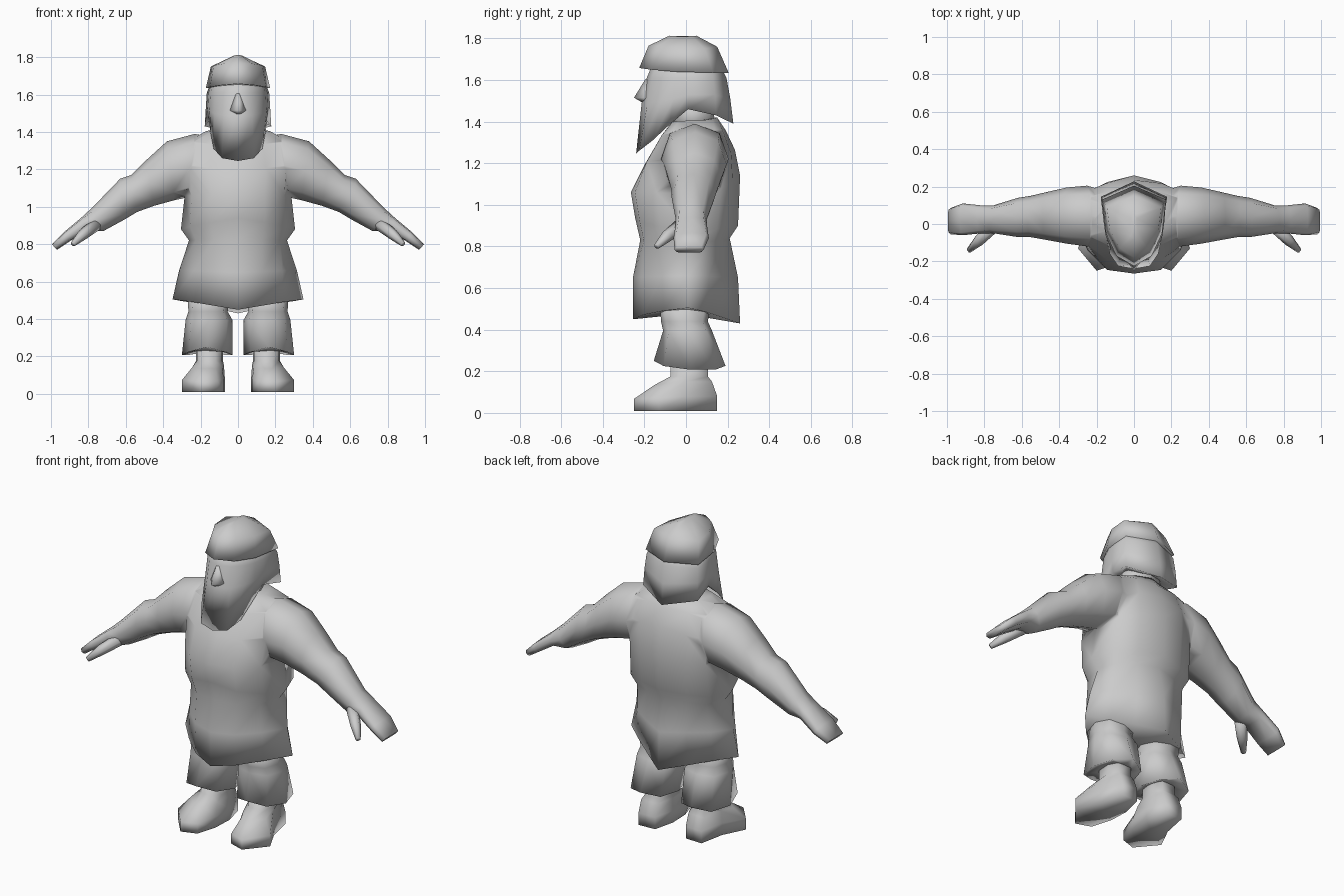
import bpy, bmesh, math
from mathutils import Vector

grey = bpy.data.materials.new("plain grey")
grey.diffuse_color = (0.6, 0.6, 0.6, 1)


def loft(name, rings, side=1):
    """Skin closed rings of equal length and cap both ends with fans."""
    bm = bmesh.new()
    loops = [[bm.verts.new((x * side, y, z)) for x, y, z in r] for r in rings]
    n = len(loops[0])
    for a, b in zip(loops, loops[1:]):
        for i in range(n):
            j = (i + 1) % n
            bm.faces.new((a[i], a[j], b[j], b[i]))
    for ring in (loops[0], loops[-1]):
        mid = bm.verts.new(sum((v.co for v in ring), Vector()) / n)
        for i in range(n):
            bm.faces.new((ring[i], ring[(i + 1) % n], mid))
    bmesh.ops.recalc_face_normals(bm, faces=bm.faces)
    for f in bm.faces:
        f.smooth = True
    me = bpy.data.meshes.new(name)
    bm.to_mesh(me)
    bm.free()
    me.materials.append(grey)
    ob = bpy.data.objects.new(name, me)
    bpy.context.collection.objects.link(ob)
    return ob


def full(half):
    """Mirror a front-to-back half ring whose ends lie on x = 0."""
    return half + [(-x, y, z) for x, y, z in half[-2:0:-1]]


def oval(n, p):
    """Unit ring; a lower p gives a boxier section."""
    out = []
    for i in range(n):
        a = 2 * math.pi * i / n
        c, s = math.cos(a), math.sin(a)
        out.append((math.copysign(abs(c) ** p, c), math.copysign(abs(s) ** p, s)))
    return out


def level(x0, x1, y0, y1, z, tilt=0, p=0.75, drop=0):
    """Level section; tilt raises the back, drop lowers the two sides."""
    return [((x0 + x1) / 2 + c * (x1 - x0) / 2, (y0 + y1) / 2 + s * (y1 - y0) / 2,
             z + s * tilt - drop * abs(c)) for c, s in oval(8, p)]


# Tunic: half width, front, back, z at front, side, back, fullness of the corners
def tunic_ring(w, f, b, zf, zs, zb, k):
    fa, fb = 0.80 + 0.15 * k, 0.42 + 0.13 * k
    ba, bb = 0.66 + 0.24 * k, 0.36 + 0.34 * k
    xa, xb = 0.38 + 0.14 * k, 0.70 + 0.20 * k
    return full([(0, f, zf), (xa * w, f * fa, zf + (zs - zf) * 0.4),
                 (xb * w, f * fb, zf + (zs - zf) * 0.75), (w, 0.01, zs),
                 (xb * w, b * bb, zs + (zb - zs) * 0.25),
                 (xa * w, b * ba, zs + (zb - zs) * 0.6), (0, b, zb)])


tunic = loft("tunic", [tunic_ring(*r) for r in (
    (0.35, -0.255, 0.26, 0.45, 0.505, 0.43, 0.0),
    (0.315, -0.255, 0.25, 0.65, 0.66, 0.65, 0.25),
    (0.262, -0.22, 0.21, 0.83, 0.82, 0.84, 0.8),
    (0.305, -0.245, 0.25, 0.94, 0.88, 0.90, 0.7),
    (0.285, -0.265, 0.26, 1.06, 1.06, 1.14, 0.85),
    (0.28, -0.195, 0.235, 1.20, 1.22, 1.265, 1.1),
    (0.25, -0.12, 0.19, 1.32, 1.36, 1.36, 1.1),
    (0.17, -0.07, 0.15, 1.395, 1.405, 1.42, 0.8))])

# Arms: upper x, z; lower x, z; front y, back y; boxiness
ARM = ((0.10, 1.36, 0.10, 1.08, -0.08, 0.16, 0.9),
       (0.23, 1.39, 0.27, 1.05, -0.12, 0.205, 0.9),
       (0.38, 1.35, 0.34, 1.035, -0.105, 0.195, 0.9),
       (0.49, 1.25, 0.45, 1.005, -0.085, 0.17, 0.9),
       (0.57, 1.17, 0.54, 0.972, -0.07, 0.15, 0.9),
       (0.63, 1.15, 0.61, 0.93, -0.07, 0.14, 0.9),
       (0.78, 0.995, 0.72, 0.87, -0.05, 0.10, 0.8),
       (0.84, 0.94, 0.80, 0.875, -0.05, 0.10, 0.6),
       (0.93, 0.865, 0.90, 0.815, -0.06, 0.11, 0.5),
       (0.995, 0.80, 0.968, 0.77, -0.055, 0.085, 0.5))


def arm_ring(ux, uz, lx, lz, f, b, p):
    return [((ux + lx) / 2 + c * (ux - lx) / 2, (f + b) / 2 + s * (b - f) / 2,
             (uz + lz) / 2 + c * (uz - lz) / 2) for c, s in oval(8, p)]


# Boot outline from above: heel, outer side, toe, inner side
FOOT = ((0.10, 0.145), (0.205, 0.15), (0.235, 0.0), (0.30, -0.13),
        (0.20, -0.25), (0.11, -0.22), (0.075, -0.10), (0.07, 0.02))
INSTEP = ((0.10, 0.12), (0.205, 0.125), (0.23, 0.0), (0.245, -0.09),
          (0.18, -0.15), (0.12, -0.14), (0.085, -0.07), (0.075, 0.02))
SHAFT = ((0.11, 0.105), (0.195, 0.105), (0.225, 0.05), (0.22, -0.03),
         (0.18, -0.075), (0.12, -0.075), (0.085, -0.03), (0.08, 0.05))

for s, tag in ((1, "left"), (-1, "right")):
    # Arm, fused into the tunic
    arm = loft(tag + "_arm", [arm_ring(*r) for r in ARM], s)
    mod = tunic.modifiers.new("join", 'BOOLEAN')
    mod.operation, mod.object, mod.solver = 'UNION', arm, 'EXACT'
    bpy.context.view_layer.objects.active = tunic
    bpy.ops.object.modifier_apply(modifier=mod.name)
    bpy.data.objects.remove(arm)

    # Thumb
    axis = Vector((0.125, -0.115, -0.11)).normalized()
    u = axis.cross(Vector((0, 0, 1))).normalized()
    v = axis.cross(u)
    thumb = []
    for c, r in (((0.76, -0.02, 0.905), 0.035), ((0.83, -0.09, 0.85), 0.029),
                 ((0.883, -0.142, 0.80), 0.014)):
        thumb.append([Vector(c) + r * (u * a + v * b) for a, b in oval(6, 1)])
    loft(tag + "_thumb", thumb, s)

    # Trouser leg, flaring below the knee
    loft(tag + "_trouser", [
        level(0.05, 0.27, -0.125, 0.12, 0.52),
        level(0.055, 0.265, -0.12, 0.105, 0.44),
        level(0.03, 0.28, -0.11, 0.125, 0.395),
        level(0.03, 0.30, -0.155, 0.19, 0.238, -0.012, 0.95, 0.03),
        level(0.08, 0.24, -0.07, 0.11, 0.23)], s)

    # Boot, with the toe turned outward
    loft(tag + "_boot", [
        [(x, y, 0.25) for x, y in SHAFT],
        [(x, y, 0.175) for x, y in SHAFT],
        [(x, y, 0.15 + 0.1 * min(y, 0)) for x, y in INSTEP],
        [(x, y, 0.08 + 0.05 * min(y, 0)) for x, y in FOOT],
        [(x, y, 0.01) for x, y in FOOT]], s)

# Neck
loft("neck", [level(-0.13, 0.13, -0.07, 0.14, 1.37), level(-0.10, 0.10, -0.05, 0.13, 1.50)])

# Head with beard in front and hair hanging at the back
beard = [(0, -0.24, 1.245), (0.085, -0.225, 1.26), (0.13, -0.16, 1.31),
         (0.145, -0.08, 1.385), (0.155, 0.01, 1.46), (0.178, 0.145, 1.43), (0, 0.228, 1.39)]
mouth = [(0, -0.213, 1.49), (0.075, -0.185, 1.49), (0.128, -0.12, 1.50),
         (0.152, -0.06, 1.51), (0.162, 0.01, 1.53), (0.172, 0.14, 1.53), (0, 0.213, 1.51)]
brow = [(x * 0.97, y * 0.9 + 0.003, 1.61) for x, y, z in mouth]
crown = [(x * 0.8, y * 0.75, 1.68) for x, y, z in mouth]
under = [(x * 0.6, y * 0.45, 1.47) for x, y, z in beard]
loft("head", [full(r) for r in (under, beard, mouth, brow, crown)])

# Nose
loft("nose", [full([(0, -0.195, 1.605), (0.015, -0.18, 1.605), (0, -0.15, 1.605)]),
              full([(0, -0.25, 1.515), (0.045, -0.19, 1.515), (0, -0.15, 1.515)]),
              full([(0, -0.215, 1.495), (0.03, -0.185, 1.495), (0, -0.15, 1.495)])])

# Cap with a ridge running front to back
brim = [(0, -0.225, 1.658), (0.095, -0.17, 1.65), (0.15, -0.05, 1.64),
        (0.172, 0.13, 1.635), (0, 0.205, 1.635)]
top = [(0, -0.18, 1.765), (0.075, -0.13, 1.765), (0.13, -0.03, 1.755),
       (0.145, 0.09, 1.75), (0, 0.15, 1.76)]
ridge = [(0, -0.08, 1.813), (0.015, -0.06, 1.81), (0.018, -0.02, 1.81),
         (0.015, 0.03, 1.81), (0, 0.05, 1.813)]
loft("cap", [full(r) for r in (brim, top, ridge)])
